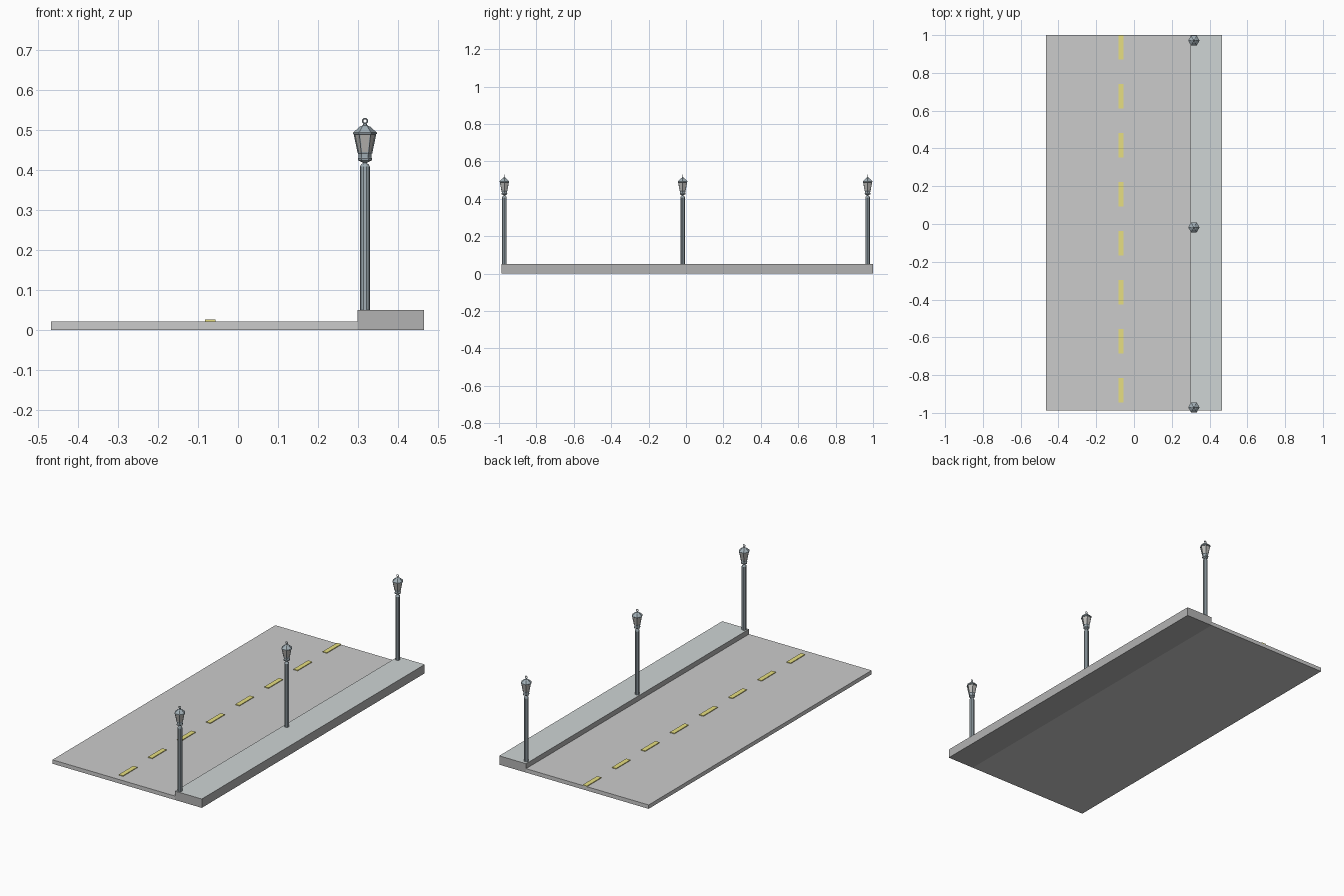
import bpy, bmesh
from math import cos, sin, pi
from mathutils import Vector

if "Cube" in bpy.data.objects:
    bpy.data.objects.remove(bpy.data.objects["Cube"])


def material(name, rgb):
    m = bpy.data.materials.new(name)
    m.diffuse_color = (*rgb, 1)
    m.use_nodes = True
    m.node_tree.nodes["Principled BSDF"].inputs["Base Color"].default_value = m.diffuse_color
    return m


YELLOW = material("road_paint", (0.80, 0.74, 0.22))
PAVING = material("paving", (0.62, 0.66, 0.66))
METAL = material("blue_grey_metal", (0.36, 0.43, 0.47))
GLASS = material("lamp_glass", (0.50, 0.49, 0.47))


def finish(bm, name, mats=()):
    bmesh.ops.recalc_face_normals(bm, faces=bm.faces)
    mesh = bpy.data.meshes.new(name)
    bm.to_mesh(mesh)
    bm.free()
    ob = bpy.data.objects.new(name, mesh)
    bpy.context.collection.objects.link(ob)
    for m in mats:
        mesh.materials.append(m)
    return ob


def box(name, lo, hi, mats=()):
    lo, hi = Vector(lo), Vector(hi)
    bm = bmesh.new()
    bmesh.ops.create_cube(bm, size=1)
    for v in bm.verts:
        v.co = (lo + hi) / 2 + v.co * (hi - lo)
    return finish(bm, name, mats)


def lathe(bm, profile, sides, x, y):
    # Faceted revolved profile of (radius, z) pairs with capped ends
    rings = [[bm.verts.new((x + r * cos(2 * pi * i / sides), y + r * sin(2 * pi * i / sides), z))
              for i in range(sides)] for r, z in profile]
    for a, b in zip(rings, rings[1:]):
        for i in range(sides):
            j = (i + 1) % sides
            bm.faces.new((a[i], a[j], b[j], b[i]))
    bm.faces.new(rings[0])
    bm.faces.new(rings[-1])


def turned(name, profile, sides, x, y, mat):
    bm = bmesh.new()
    lathe(bm, profile, sides, x, y)
    return finish(bm, name, [mat])


def strut(bm, p, q, r):
    d = q - p
    rot = d.to_track_quat('Z', 'Y').to_matrix().to_4x4()
    rot.translation = (p + q) / 2
    bmesh.ops.create_cone(bm, cap_ends=True, segments=4, radius1=r, radius2=r,
                          depth=d.length, matrix=rot)


# Road slab and raised pavement
Y0, Y1 = -0.987, 1.0
box("road", (-0.467, Y0, 0), (0.298, Y1, 0.022))
grey = material("concrete", (0.45, 0.45, 0.45))
pavement = box("pavement", (0.298, Y0, 0), (0.465, Y1, 0.05), [grey, PAVING])
for f in pavement.data.polygons:
    if f.normal.z > 0.5:
        f.material_index = 1

# Dashed centre line
for i in range(8):
    top = Y1 - 0.2595 * i
    box(f"lane_dash_{i + 1}", (-0.082, top - 0.128, 0.020), (-0.056, top, 0.026), [YELLOW])

# Street lamps
X = 0.317
for n, y in enumerate((-0.971, -0.018, 0.971), 1):
    turned(f"lamp_post_{n}", [(0.0125, 0.05), (0.0125, 0.408), (0.010, 0.413), (0.005, 0.417),
                              (0.005, 0.421)], 10, X, y, METAL)
    turned(f"lantern_base_{n}", [(0.005, 0.418), (0.017, 0.424), (0.018, 0.428), (0.016, 0.431),
                                 (0.0165, 0.440), (0.018, 0.442), (0.017, 0.445)], 6, X, y, METAL)
    turned(f"lantern_glass_{n}", [(0.016, 0.444), (0.0255, 0.490)], 6, X, y, GLASS)
    turned(f"lantern_roof_{n}", [(0.026, 0.488), (0.030, 0.490), (0.030, 0.493), (0.013, 0.508),
                                 (0.006, 0.511), (0.004, 0.515)], 6, X, y, METAL)
    # Corner bars of the lantern
    bm = bmesh.new()
    for k in range(6):
        d = Vector((cos(k * pi / 3), sin(k * pi / 3), 0))
        c = Vector((X, y, 0))
        strut(bm, c + d * 0.0165 + Vector((0, 0, 0.442)), c + d * 0.0265 + Vector((0, 0, 0.490)), 0.0018)
    finish(bm, f"lantern_bars_{n}", [METAL])
    # Ring on top
    bpy.ops.mesh.primitive_torus_add(location=(X, y, 0.522), rotation=(pi / 2, 0, 0),
                                     major_radius=0.006, minor_radius=0.002,
                                     major_segments=12, minor_segments=6)
    ring = bpy.context.object
    ring.name = f"lantern_ring_{n}"
    ring.data.materials.append(METAL)
